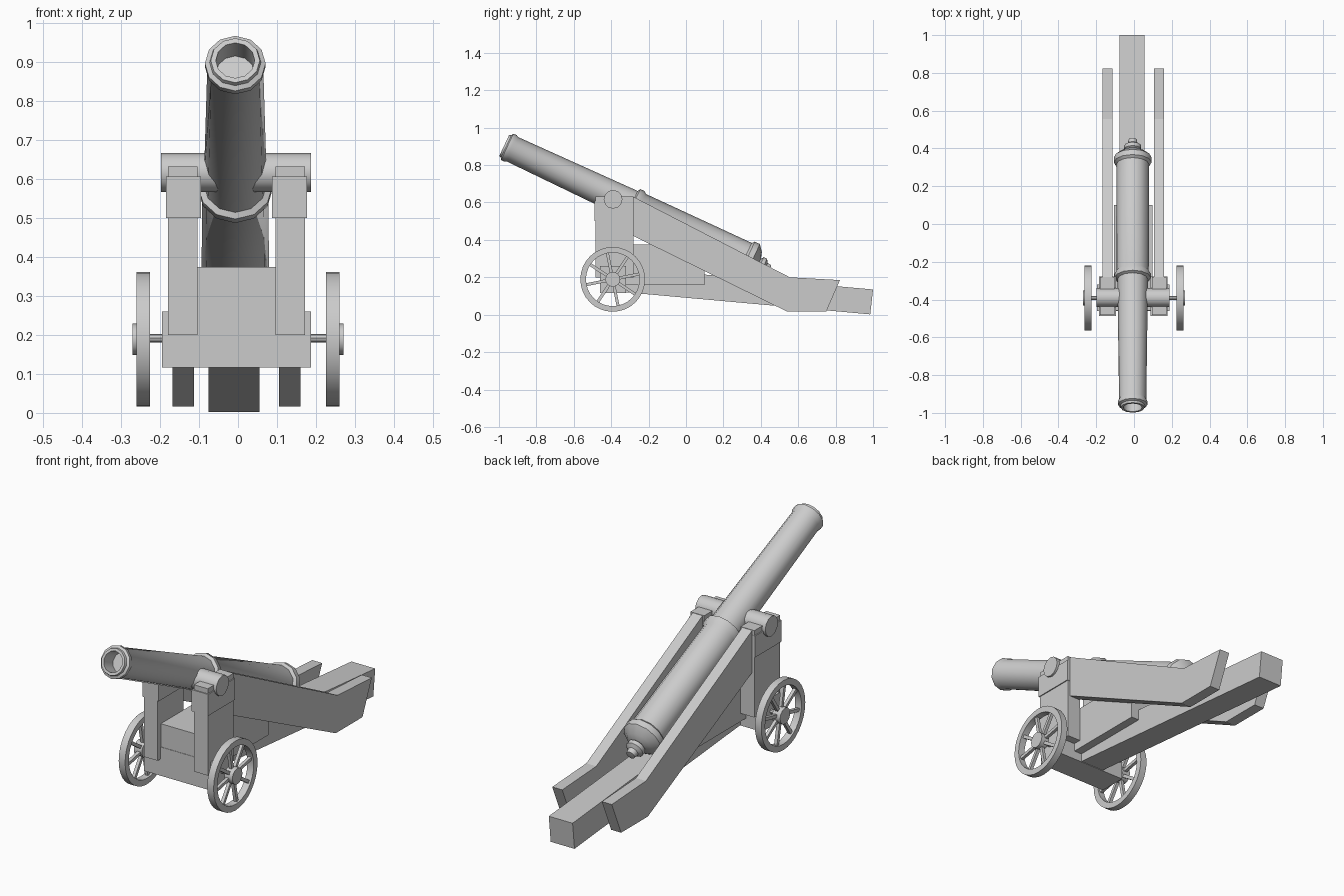
import bpy, bmesh, math
from mathutils import Matrix, Vector

if "Cube" in bpy.data.objects:
    bpy.data.objects.remove(bpy.data.objects["Cube"], do_unlink=True)

grey = bpy.data.materials.new("plain grey")
grey.use_nodes = True
GREY = (0.6, 0.6, 0.6, 1)
grey.diffuse_color = GREY
grey.node_tree.nodes["Principled BSDF"].inputs["Base Color"].default_value = GREY


def finish(name, bm, smooth=None):
    bmesh.ops.recalc_face_normals(bm, faces=bm.faces)
    mesh = bpy.data.meshes.new(name)
    bm.to_mesh(mesh)
    bm.free()
    mesh.materials.append(grey)
    ob = bpy.data.objects.new(name, mesh)
    bpy.context.collection.objects.link(ob)
    if smooth:
        bpy.ops.object.select_all(action='DESELECT')
        ob.select_set(True)
        bpy.context.view_layer.objects.active = ob
        bpy.ops.object.shade_smooth_by_angle(angle=math.radians(smooth))
    return ob


def slab(name, x0, x1, outline):
    """Side outline of (y, z) points, extruded from x0 to x1."""
    bm = bmesh.new()
    face = bm.faces.new([bm.verts.new((x0, y, z)) for y, z in outline])
    ext = bmesh.ops.extrude_face_region(bm, geom=[face])
    verts = [v for v in ext["geom"] if isinstance(v, bmesh.types.BMVert)]
    bmesh.ops.translate(bm, verts=verts, vec=(x1 - x0, 0, 0))
    return finish(name, bm)


def box(name, x0, x1, y0, y1, z0, z1):
    return slab(name, x0, x1, [(y0, z0), (y1, z0), (y1, z1), (y0, z1)])


def lathe(name, profile, start, axis, sides, closed=False, smooth=35):
    """Profile of (distance along axis, radius) points, spun about the axis."""
    bm = bmesh.new()
    verts = [bm.verts.new((r, 0, t)) for t, r in profile]
    pairs = list(zip(verts, verts[1:] + verts[:1]))
    edges = [bm.edges.new(p) for p in (pairs if closed else pairs[:-1])]
    bmesh.ops.spin(bm, geom=verts + edges, cent=(0, 0, 0), axis=(0, 0, 1),
                   angle=math.tau, steps=sides, use_duplicate=False)
    bmesh.ops.remove_doubles(bm, verts=bm.verts, dist=0.0005)
    turn = Vector(axis).to_track_quat('Z', 'Y').to_matrix().to_4x4()
    bm.transform(Matrix.Translation(start) @ turn)
    return finish(name, bm, smooth)


def rod(name, x0, x1, radius, y, z, sides):
    return lathe(name, [(0, 0), (0, radius), (x1 - x0, radius), (x1 - x0, 0)],
                 (x0, y, z), (1, 0, 0), sides)


# Barrel with bore, muzzle ring, middle ring, breech ring and knob
tilt = math.radians(25)
lathe("barrel", [
    (0.08, 0), (0.08, 0.05), (0, 0.05), (0, 0.063), (0.012, 0.066), (0.018, 0.078),
    (0.038, 0.078), (0.05, 0.072), (0.75, 0.081), (0.758, 0.096), (0.782, 0.096),
    (0.797, 0.085), (1.42, 0.087), (1.432, 0.1), (1.462, 0.1), (1.49, 0.065),
    (1.50, 0.03), (1.51, 0.045), (1.53, 0.045), (1.542, 0.026), (1.565, 0.022),
    (1.568, 0)],
    (-0.007, -0.972, 0.905), (0, math.cos(tilt), -math.sin(tilt)), 12, smooth=40)
rod("trunnion", -0.198, 0.188, 0.05, -0.39, 0.617, 12)

# Carriage body
box("front_beam", -0.195, 0.187, -0.46, -0.32, 0.117, 0.26)
box("bed_block", -0.105, 0.098, -0.458, 0.10, 0.16, 0.375)
slab("trail_beam", -0.076, 0.055,
     [(-0.38, 0.125), (0.985, 0.002), (1.0, 0.135), (-0.38, 0.257)])

# Posts, caps and sloping cheeks on both sides
cheek = [(-0.28, 0.63), (0.555, 0.2), (0.823, 0.185),
         (0.75, 0.017), (0.54, 0.017), (-0.28, 0.42)]
for side, s in (("left", 1), ("right", -1)):
    c = -0.004

    def span(a, b):
        return sorted((c + s * a, c + s * b))

    box(side + "_post", *span(0.1, 0.176), -0.483, -0.28, 0.2, 0.632)
    box(side + "_post_cap", *span(0.091, 0.181), -0.488, -0.278, 0.5, 0.607)
    slab(side + "_cheek", *span(0.109, 0.164), cheek)

# Wheels on a thin axle
WY, WZ = -0.392, 0.189
rod("axle", -0.25, 0.25, 0.011, WY, WZ + 0.003, 8)
for side, s in (("left", 1), ("right", -1)):
    x0 = s * 0.2435 - 0.0175
    lathe(side + "_wheel_rim", [(0, 0.143), (0, 0.173), (0.035, 0.173), (0.035, 0.143)],
          (x0, WY, WZ), (1, 0, 0), 32, closed=True)
    rod(side + "_wheel_hub", *sorted((s * 0.227, s * 0.271)), 0.04, WY, WZ, 12)
    bm = bmesh.new()
    for i in range(8):
        m = (Matrix.Translation((s * 0.2435, WY, WZ))
             @ Matrix.Rotation(i * math.tau / 8 + 0.2, 4, 'X')
             @ Matrix.Translation((0, 0, 0.092))
             @ Matrix.Diagonal((0.016, 0.016, 0.115, 1)))
        bmesh.ops.create_cube(bm, size=1, matrix=m)
    finish(side + "_wheel_spokes", bm)
